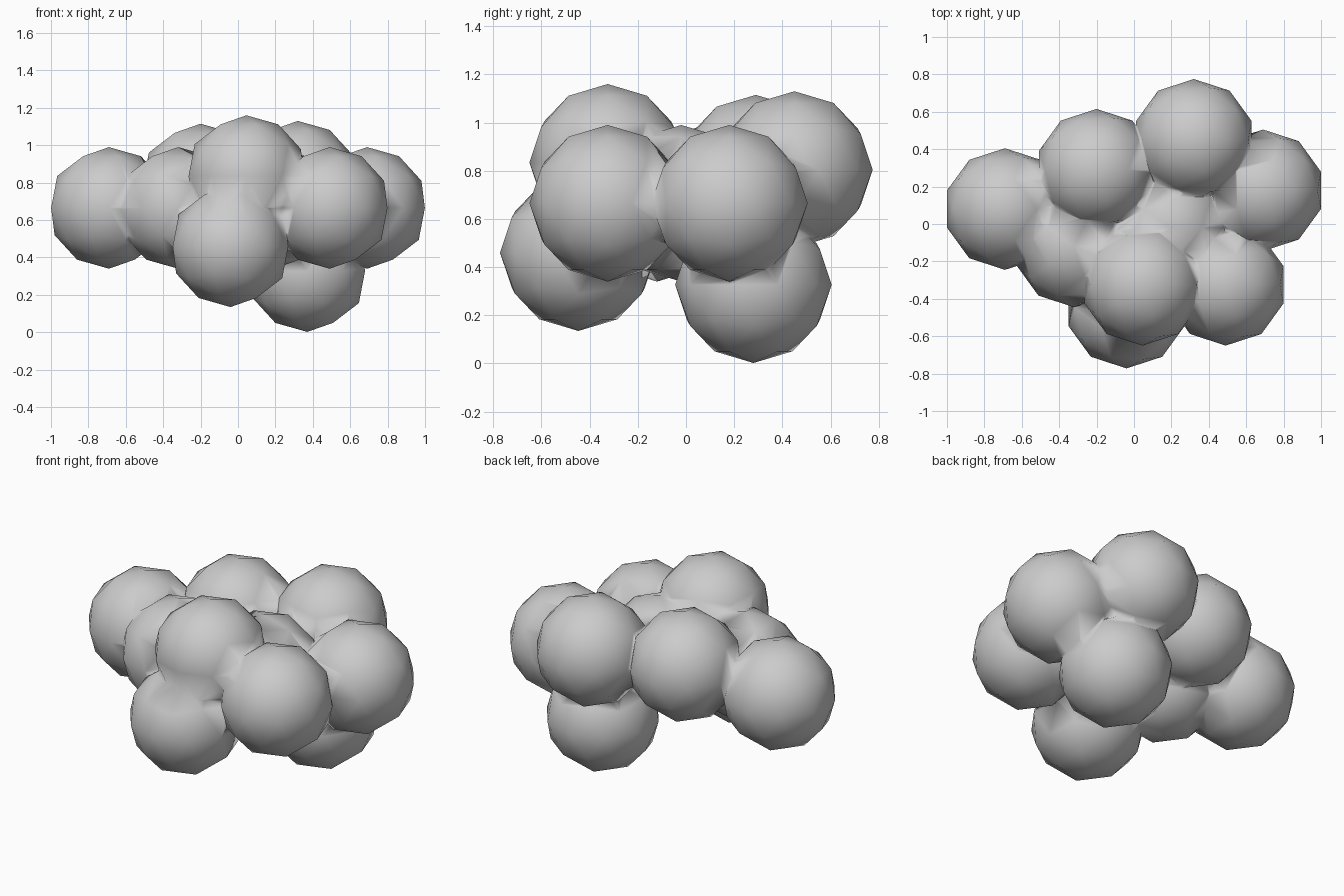
import bpy

if "Cube" in bpy.data.objects:
    bpy.data.objects.remove(bpy.data.objects["Cube"])

R = 0.325
# Centres of the balls in the cluster
CENTRES = [
    (0.19, -0.02, 0.665),    # core
    (-0.32, -0.12, 0.665),
    (-0.69, 0.08, 0.665),    # left tip
    (0.49, -0.325, 0.665),
    (0.69, 0.18, 0.665),     # right tip
    (0.32, 0.45, 0.805),     # back
    (-0.20, 0.29, 0.79),
    (0.045, -0.325, 0.835),  # top front
    (-0.04, -0.447, 0.46),   # low front
    (0.37, 0.28, 0.327),     # lowest
]


def ball(name, centre):
    bpy.ops.mesh.primitive_ico_sphere_add(subdivisions=2, radius=R, location=centre)
    ob = bpy.context.object
    ob.name = name
    return ob


# Fuse all balls into one skin
cluster = ball("ball_cluster", CENTRES[0])
cutters = []
for i, c in enumerate(CENTRES[1:]):
    b = ball(f"ball_{i}", c)
    b.hide_render = True
    cutters.append(b)
    m = cluster.modifiers.new("union", 'BOOLEAN')
    m.operation = 'UNION'
    m.solver = 'EXACT'
    m.object = b

bpy.ops.object.select_all(action='DESELECT')
cluster.select_set(True)
bpy.context.view_layer.objects.active = cluster
for m in list(cluster.modifiers):
    bpy.ops.object.modifier_apply(modifier=m.name)
for b in cutters:
    bpy.data.objects.remove(b)

# Soft shading across the joins
bpy.ops.object.shade_smooth()
